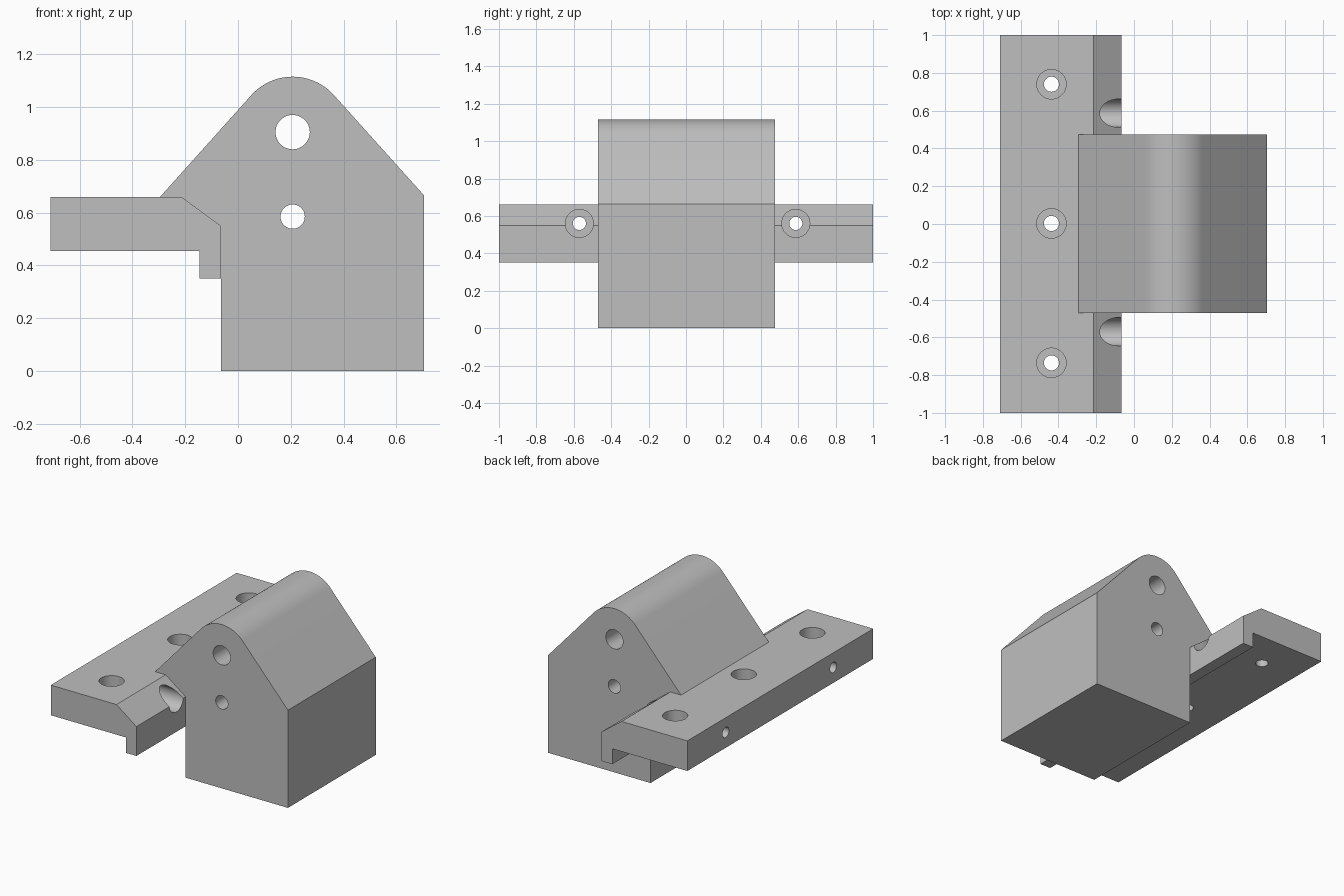
import bpy, bmesh, math
from mathutils import Vector

old = bpy.data.objects.get("Cube")
if old:
    bpy.data.objects.remove(old, do_unlink=True)

grey = bpy.data.materials.new("machined grey")
grey.use_nodes = True
colour = (0.52, 0.52, 0.52, 1)
grey.diffuse_color = colour
grey.node_tree.nodes["Principled BSDF"].inputs["Base Color"].default_value = colour


def extrude_profile(name, points, y0, y1):
    """Solid from an x-z outline swept along y."""
    bm = bmesh.new()
    face = bm.faces.new([bm.verts.new((x, y0, z)) for x, z in points])
    moved = bmesh.ops.extrude_face_region(bm, geom=[face])["geom"]
    verts = [v for v in moved if isinstance(v, bmesh.types.BMVert)]
    bmesh.ops.translate(bm, verts=verts, vec=(0, y1 - y0, 0))
    bmesh.ops.recalc_face_normals(bm, faces=bm.faces)
    mesh = bpy.data.meshes.new(name)
    bm.to_mesh(mesh)
    bm.free()
    mesh.materials.append(grey)
    obj = bpy.data.objects.new(name, mesh)
    bpy.context.collection.objects.link(obj)
    return obj


def drill(obj, start, end, radius):
    """Cut a round hole between two points."""
    a, b = Vector(start), Vector(end)
    bpy.ops.mesh.primitive_cylinder_add(vertices=48, radius=radius,
                                        depth=(b - a).length, location=(a + b) / 2)
    cutter = bpy.context.object
    cutter.rotation_euler = (b - a).to_track_quat("Z", "Y").to_euler()
    cutter.hide_render = True
    cutter.data.materials.append(grey)
    mod = obj.modifiers.new("hole", "BOOLEAN")
    mod.operation, mod.solver, mod.object = "DIFFERENCE", "EXACT", cutter
    bpy.context.view_layer.objects.active = obj
    bpy.ops.object.modifier_apply(modifier=mod.name)
    bpy.data.objects.remove(cutter, do_unlink=True)


def smooth(obj):
    bpy.ops.object.select_all(action="DESELECT")
    obj.select_set(True)
    bpy.context.view_layer.objects.active = obj
    bpy.ops.object.shade_smooth_by_angle(angle=math.radians(25))


# Mounting plate with lower lip and chamfered edge
plate = extrude_profile("mounting_plate", [
    (-0.71, 0.455), (-0.145, 0.455), (-0.145, 0.35), (-0.065, 0.35),
    (-0.065, 0.55), (-0.215, 0.66), (-0.71, 0.66)], -1, 1)

# Vertical counterbored screw holes
for y in (-0.735, 0.003, 0.74):
    drill(plate, (-0.437, y, 0.54), (-0.437, y, 0.8), 0.078)
    drill(plate, (-0.437, y, 0.3), (-0.437, y, 0.6), 0.04)

# Horizontal counterbored holes entering through the chamfer
for y in (-0.57, 0.587):
    drill(plate, (-0.3, y, 0.56), (0.1, y, 0.56), 0.075)
    drill(plate, (-0.9, y, 0.56), (-0.2, y, 0.56), 0.035)

# Pivot block with rounded ridge, seated against the plate
cx, cz, radius = 0.207, 0.905, 0.21
arc = [(cx + radius * math.cos(t), cz + radius * math.sin(t))
       for t in (math.radians(42 + 96 * i / 24) for i in range(25))]
block = extrude_profile("pivot_block", [
    (-0.065, 0), (0.705, 0), (0.705, 0.665), *arc,
    (-0.295, 0.66), (-0.215, 0.66), (-0.065, 0.55)], -0.47, 0.475)

# Cross holes through the block
for z, r in ((cz, 0.065), (0.585, 0.046)):
    drill(block, (cx, -0.8, z), (cx, 0.8, z), r)

for part in (plate, block):
    smooth(part)
